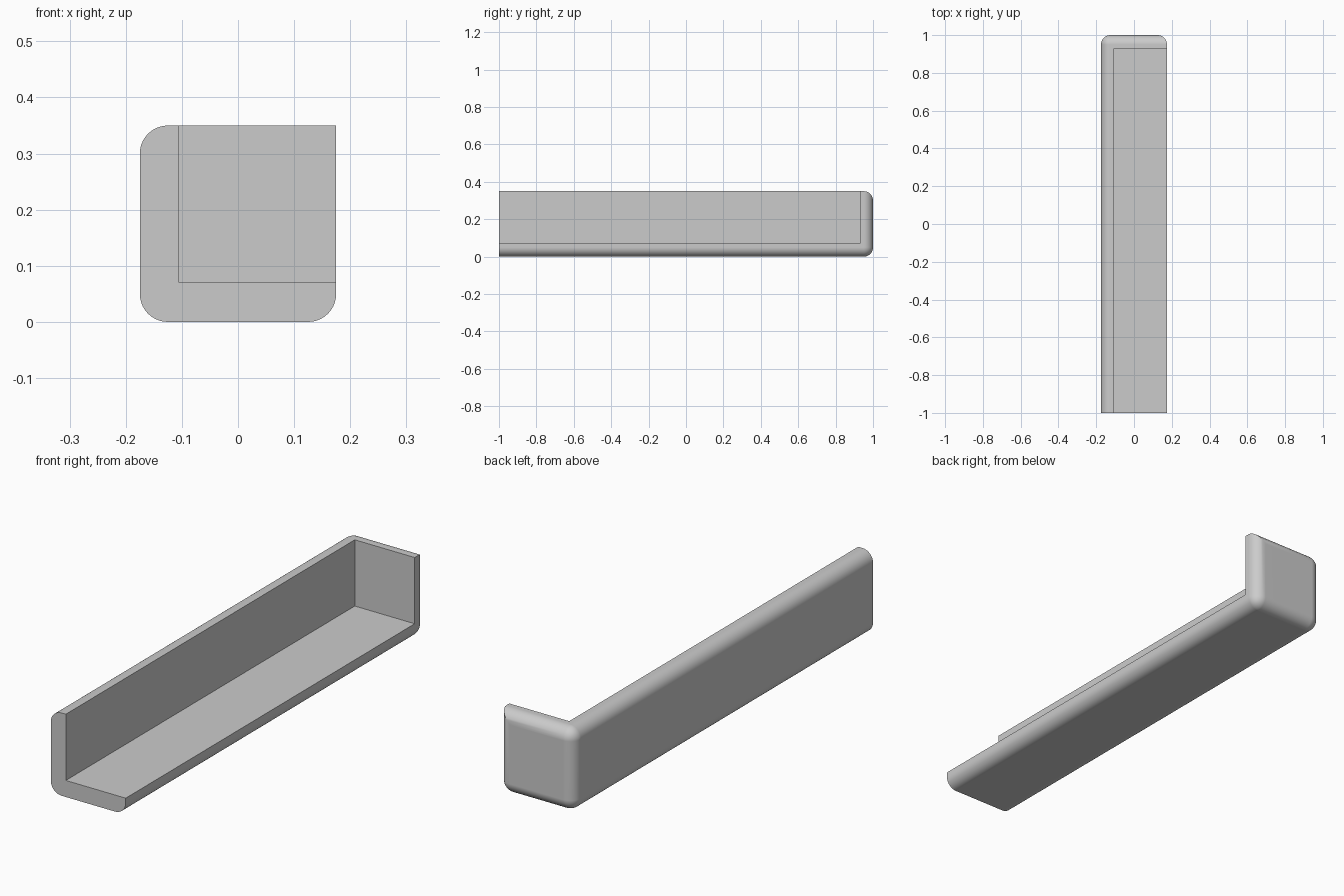
import bpy
import bmesh
from math import radians

cube = bpy.data.objects.get("Cube")
if cube:
    bpy.data.objects.remove(cube, do_unlink=True)

HALF, LENGTH, HEIGHT = 0.175, 1.0, 0.35
WALL, RADIUS = 0.07, 0.05

grey = bpy.data.materials.new("plain grey")
grey.use_nodes = True
colour = (0.6, 0.6, 0.6, 1)
grey.diffuse_color = colour
grey.node_tree.nodes["Principled BSDF"].inputs["Base Color"].default_value = colour


def box(name, low, high, rounded=None):
    """Box between two corners; edges chosen by the rule are rounded."""
    bm = bmesh.new()
    bmesh.ops.create_cube(bm, size=1)
    for v in bm.verts:
        v.co = [h if c > 0 else l for c, l, h in zip(v.co, low, high)]
    if rounded:
        edges = [e for e in bm.edges if rounded(e)]
        bmesh.ops.bevel(bm, geom=edges, offset=RADIUS, segments=10,
                        profile=0.5, affect='EDGES', clamp_overlap=True)
    mesh = bpy.data.meshes.new(name)
    bm.to_mesh(mesh)
    bm.free()
    mesh.materials.append(grey)
    obj = bpy.data.objects.new(name, mesh)
    bpy.context.collection.objects.link(obj)
    return obj


def outer_edge(edge):
    """All edges of the closed end, and the long edges beside the two walls."""
    a, b = (v.co for v in edge.verts)
    if min(a.y, b.y) > 0:
        return True
    lengthwise = abs(a.y - b.y) > LENGTH
    open_corner = a.x > 0 and a.z > HEIGHT / 2
    return lengthwise and not open_corner


# Rounded body with floor, side wall and closed end
channel = box("corner_channel", (-HALF, -LENGTH, 0), (HALF, LENGTH, HEIGHT), outer_edge)

# Hollow, open at the front, top and left
hollow = box("hollow_cutter", (WALL - HALF, -LENGTH - 1, WALL),
             (HALF + 1, LENGTH - WALL, HEIGHT + 1))
hollow.hide_render = True

cut = channel.modifiers.new("hollow", 'BOOLEAN')
cut.operation = 'DIFFERENCE'
cut.solver = 'EXACT'
cut.object = hollow

bpy.ops.object.select_all(action='DESELECT')
bpy.context.view_layer.objects.active = channel
channel.select_set(True)
bpy.ops.object.modifier_apply(modifier=cut.name)
bpy.data.objects.remove(hollow, do_unlink=True)

# Smooth rounded edges with flat panels between them
bpy.ops.object.shade_smooth_by_angle(angle=radians(30))
weighted = channel.modifiers.new("flat panels", 'WEIGHTED_NORMAL')
weighted.keep_sharp = True
